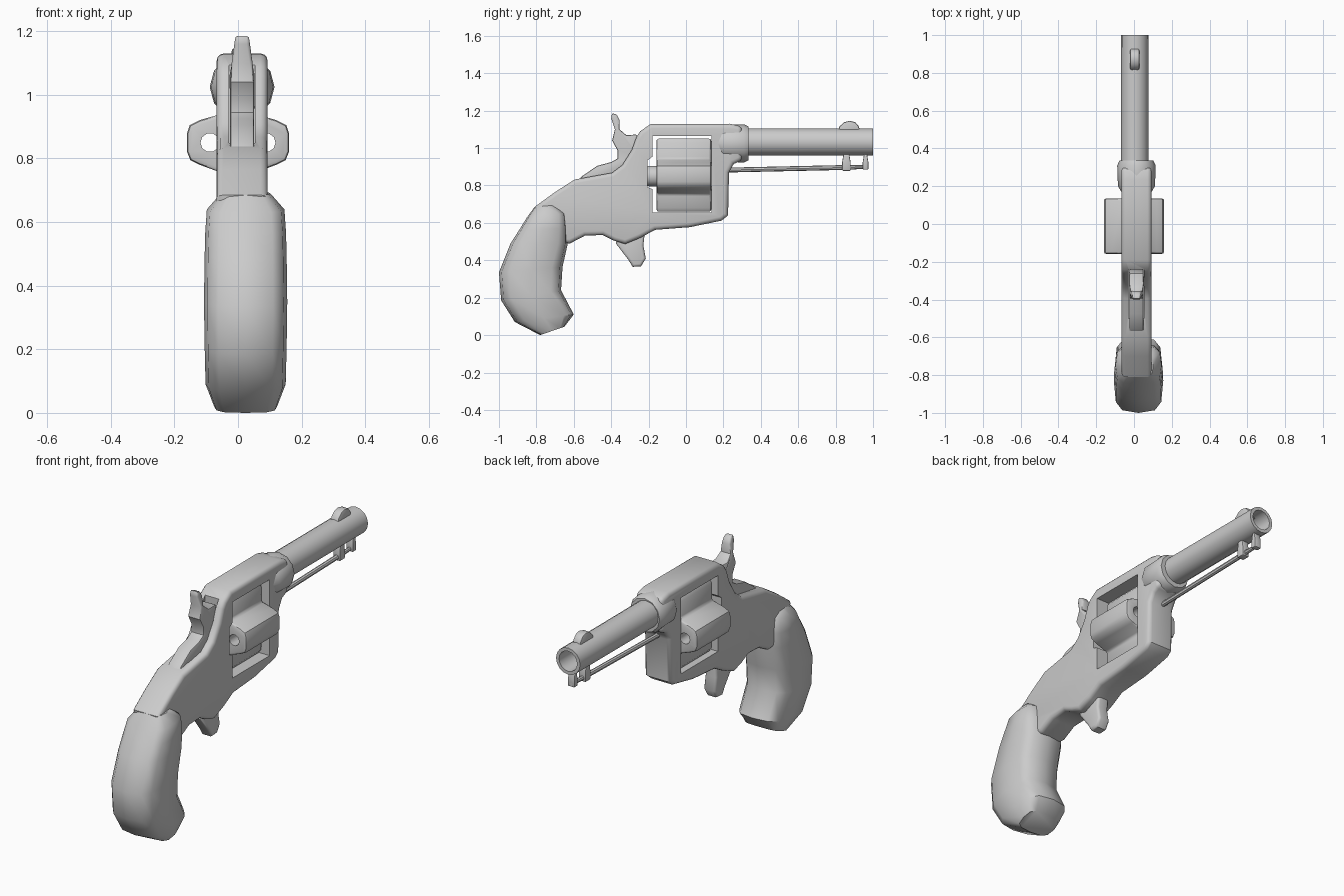
import bpy, bmesh
from math import sin, cos, pi, radians, copysign

if "Cube" in bpy.data.objects:
    bpy.data.objects.remove(bpy.data.objects["Cube"])

CX = 0.013   # centre plane of frame and hammer


def loft(name, rings):
    """Skin a list of equal-length rings and cap both ends."""
    bm = bmesh.new()
    loops = [[bm.verts.new(p) for p in ring] for ring in rings]
    n = len(loops[0])
    for a, b in zip(loops, loops[1:]):
        for i in range(n):
            j = (i + 1) % n
            bm.faces.new((a[i], a[j], b[j], b[i]))
    bm.faces.new(loops[0])
    bm.faces.new(loops[-1])
    bmesh.ops.recalc_face_normals(bm, faces=bm.faces)
    me = bpy.data.meshes.new(name)
    bm.to_mesh(me)
    bm.free()
    ob = bpy.data.objects.new(name, me)
    bpy.context.collection.objects.link(ob)
    return ob


def plate(name, pts, hw, cx=CX):
    """Side profile (y, z, optional half width) given thickness along x."""
    def side(s):
        return [(cx + s * (p[2] if len(p) > 2 else hw), p[0], p[1]) for p in pts]
    return loft(name, [side(-1), side(1)])


def lathe(name, prof, cx, cz, seg=16):
    """Rings of (y, radius[, z offset]) around an axis along y."""
    rings = []
    for p in prof:
        dz = p[2] if len(p) > 2 else 0
        rings.append([(cx + p[1] * cos(2 * pi * k / seg), p[0],
                       cz + dz + p[1] * sin(2 * pi * k / seg)) for k in range(seg)])
    return loft(name, rings)


def finish(ob, bevel=0, segs=2, cutters=(), angle=40):
    bpy.ops.object.select_all(action='DESELECT')
    bpy.context.view_layer.objects.active = ob
    ob.select_set(True)
    if bevel:
        m = ob.modifiers.new("bevel", 'BEVEL')
        m.width, m.segments = bevel, segs
        m.limit_method, m.angle_limit = 'ANGLE', radians(62)
        bpy.ops.object.modifier_apply(modifier=m.name)
    for c in cutters:
        m = ob.modifiers.new("cut", 'BOOLEAN')
        m.operation, m.solver, m.object = 'DIFFERENCE', 'EXACT', c
        bpy.ops.object.modifier_apply(modifier=m.name)
    for c in cutters:
        bpy.data.objects.remove(c)
    bpy.ops.object.shade_smooth_by_angle(angle=radians(angle))


# frame with cylinder window and hammer slot
frame = plate("frame", [
    (-.245, 1.09), (-.19, 1.128), (.235, 1.13), (.30, 1.115), (.30, .935), (.255, .915),
    (.23, .87), (.225, .64), (.19, .612), (.02, .577), (-.165, .563), (-.245, .52),
    (-.325, .487), (-.385, .505), (-.445, .535), (-.54, .532), (-.62, .49), (-.72, .50),
    (-.80, .60), (-.81, .685), (-.70, .765), (-.595, .832), (-.395, .868), (-.34, .91),
    (-.29, .99), (-.265, 1.06)], .08)
window = plate("window_cutter", [
    (-.178, .655), (.137, .655), (.137, 1.065), (-.178, 1.065), (-.178, .955),
    (-.205, .935), (-.205, .79), (-.178, .78)], .3)
slot = plate("slot_cutter", [(-.50, .82), (-.24, .82), (-.24, 1.2), (-.50, 1.2)], .041)
finish(frame, .022, 3, (window, slot))

# collar where the barrel enters the frame
collar = lathe("barrel_collar", [(.14, .062), (.20, .098), (.31, .102), (.335, .09)], CX, 1.025, 12)
window = plate("collar_cutter", [(.0, .9), (.137, .9), (.137, 1.065), (.0, 1.065)], .3)
finish(collar, 0, 2, (window,))

# barrel with open bore
finish(lathe("barrel", [(.28, .073), (1.0, .072), (1.0, .054), (.5, .054)], .004, 1.033))

# front sight
finish(plate("front_sight", [(.81, 1.08), (.82, 1.115), (.845, 1.138), (.875, 1.146),
                             (.905, 1.138), (.925, 1.115), (.93, 1.08)], .024, .004), .008)

# ejector rod and its two hangers
finish(lathe("ejector_rod", [(.20, .013), (.84, .013, .014), (.975, .009, .017)], .004, .882, 8))
for name, y0, y1, z0 in (("rear_rod_hanger", .835, .88, .878), ("front_rod_hanger", .945, .975, .885)):
    finish(plate(name, [(y0, z0), (y1, z0), (y1, .925), (y1 - .008, .975),
                        (y0 + .008, .975), (y0, .925)], .02, .004), .005)

# cylinder: slim core with bored side lobes
half = [(.035, .195), (.05, .175), (.052, .085), (.12, .066), (.152, .05), (.16, .025),
        (.16, -.035), (.15, -.06), (.12, -.075), (.052, -.10), (.05, -.175), (.035, -.195)]
section = half + [(-x, z) for x, z in reversed(half)]
drum = loft("cylinder", [[(x, y, .855 + z) for x, z in section] for y in (-.158, .135)])
bores = [lathe("bore_cutter", [(-.4, .03), (.4, .03)], s * .088, .85, 10) for s in (-1, 1)]
finish(drum, .012, 2, bores)
finish(lathe("cylinder_axle", [(-.215, .045), (-.20, .055), (-.15, .055)], .004, .85, 12))

# hammer with spur and rear hump
finish(plate("hammer", [
    (-.395, 1.188, .022), (-.37, 1.178, .022), (-.355, 1.15, .024), (-.355, 1.10, .032),
    (-.32, 1.07), (-.26, 1.072), (-.24, .95), (-.26, .82), (-.60, .80), (-.555, .85),
    (-.475, .905), (-.40, .925), (-.365, .945), (-.365, .985), (-.395, 1.04),
    (-.38, 1.10, .032), (-.40, 1.16, .022)], .038), .008)

# trigger
finish(plate("trigger", [(-.22, .55), (-.228, .48), (-.215, .41), (-.24, .368), (-.285, .365),
                         (-.31, .405), (-.375, .49), (-.36, .55)], .035), .014, 3)

# grip: rounded sections between back edge and front edge
rows = [(-.81, .685, -.70, .695, .078), (-.85, .63, -.645, .65, .122), (-.89, .565, -.635, .57, .127),
        (-.938, .49, -.632, .49, .129), (-1.0, .335, -.66, .365, .131), (-.988, .185, -.668, .24, .129),
        (-.915, .07, -.60, .11, .126), (-.78, .0, -.65, .045, .10)]


def power(v):
    return copysign(abs(v) ** .6, v)


grip_rings = []
for yb, zb, yf, zf, hw in rows:
    ring = []
    for k in range(12):
        u, v = power(cos(k * pi / 6)), power(sin(k * pi / 6))
        t = (1 + u) / 2
        ring.append((.024 + hw * v, yf + (yb - yf) * t, zf + (zb - zf) * t))
    grip_rings.append(ring)
finish(loft("grip", grip_rings), 0, angle=45)
